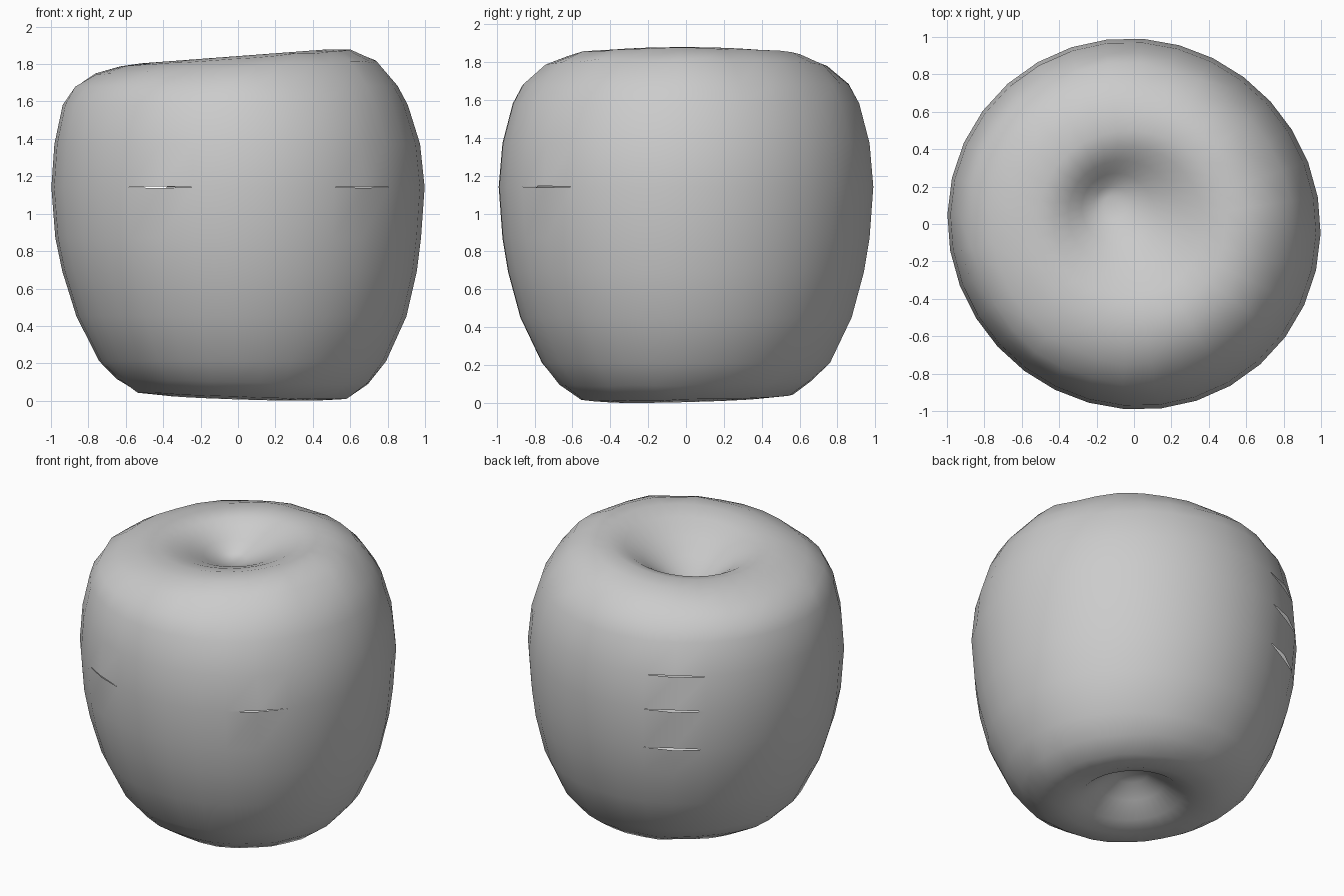
import bpy, bmesh, math, random
from math import radians, cos, sin

cube = bpy.data.objects.get("Cube")
if cube:
    bpy.data.objects.remove(cube)
random.seed(4)
SIDES = 32
PHASE = radians(-3)

# Skin colour
skin = bpy.data.materials.new("plain grey")
skin.use_nodes = True
GREY = (0.6, 0.6, 0.6, 1)
skin.diffuse_color = GREY
skin.node_tree.nodes["Principled BSDF"].inputs["Base Color"].default_value = GREY

# Radius and height, from the floor of the base hollow to the stem hollow
PROFILE = [(.1, .21), (.2, .14), (.31, .06), (.42, .025), (.56, .04), (.67, .115),
           (.765, .22), (.88, .46), (.945, .7), (.975, .88), (.995, 1.15), (.975, 1.38),
           (.92, 1.59), (.86, 1.69), (.75, 1.79), (.62, 1.84), (.5, 1.85),
           (.4, 1.825), (.29, 1.77), (.19, 1.71), (.09, 1.65)]


def clamp(v):
    return max(0, min(1, v))


def place(r, z, angle):
    """Point on the skin, with the leaning crown and base and off-centre hollows."""
    r *= 1 + .015 * cos(2 * (angle - radians(140)))
    x, y = r * cos(angle), r * sin(angle)
    high, low = clamp((z - 1.7) / .15), clamp((.2 - z) / .15)
    dz = .075 * x * high + (.025 * y - .03 * x) * low
    inner = clamp(1 - r / .45)
    if z > 1:
        x, y = x - .13 * inner, y + .14 * inner
    # The body leans a little towards -x as it rises
    x += .025 * clamp((.9 - z) / .6) - .015 * clamp((z - 1.3) / .3)
    return x, y, z + dz


bm = bmesh.new()
rings = []
for r, z in PROFILE:
    uneven = .01 if r > .5 and (z < .2 or z > 1.65) else 0
    rings.append([bm.verts.new(place(r + random.uniform(-uneven, uneven),
                                     z + random.uniform(-uneven, uneven) / 2,
                                     PHASE + 2 * math.pi * i / SIDES)) for i in range(SIDES)])
for a, b in zip(rings, rings[1:]):
    for i in range(SIDES):
        j = (i + 1) % SIDES
        bm.faces.new((a[i], a[j], b[j], b[i]))
for ring, z, step in ((rings[0], .23, -1), (rings[-1], 1.63, 1)):
    tip = bm.verts.new(place(0, z, 0))
    for i in range(SIDES):
        pair = (ring[i], ring[(i + 1) % SIDES])
        bm.faces.new((*pair[::step], tip))


# Narrow slits: part two neighbouring edges of a ring and ease them open
def slit(height, degrees, gap):
    ring = min(rings, key=lambda g: abs(g[0].co.z - height))
    i = round((radians(degrees) - PHASE) / (2 * math.pi) * SIDES) % SIDES
    mid = ring[i].co.copy()
    ends = (ring[i - 1], ring[(i + 1) % SIDES])
    edges = [e for e in ring[i].link_edges if e.other_vert(ring[i]) in ends]
    bmesh.ops.split_edges(bm, edges=edges)
    for v in [v for v in bm.verts if (v.co - mid).length < 1e-5]:
        above = sum(f.calc_center_median().z for f in v.link_faces) / len(v.link_faces) > mid.z
        v.co.z += gap if above else -gap
        if not above:
            v.co.x *= 1 - gap
            v.co.y *= 1 - gap


for height, degrees, gap in ((1.15, -116, .005), (1.15, -43, .004),
                             (.88, 125, .01), (1.15, 125, .01), (1.38, 125, .008)):
    slit(height, degrees, gap)

# Rest on the ground
lowest = min(v.co.z for v in bm.verts)
for v in bm.verts:
    v.co.z -= lowest
bmesh.ops.recalc_face_normals(bm, faces=bm.faces)
mesh = bpy.data.meshes.new("fruit_body")
bm.to_mesh(mesh)
bm.free()
mesh.materials.append(skin)
body = bpy.data.objects.new("fruit_body", mesh)
bpy.context.collection.objects.link(body)
bpy.context.view_layer.objects.active = body
body.select_set(True)
bpy.ops.object.shade_smooth_by_angle(angle=radians(35))
